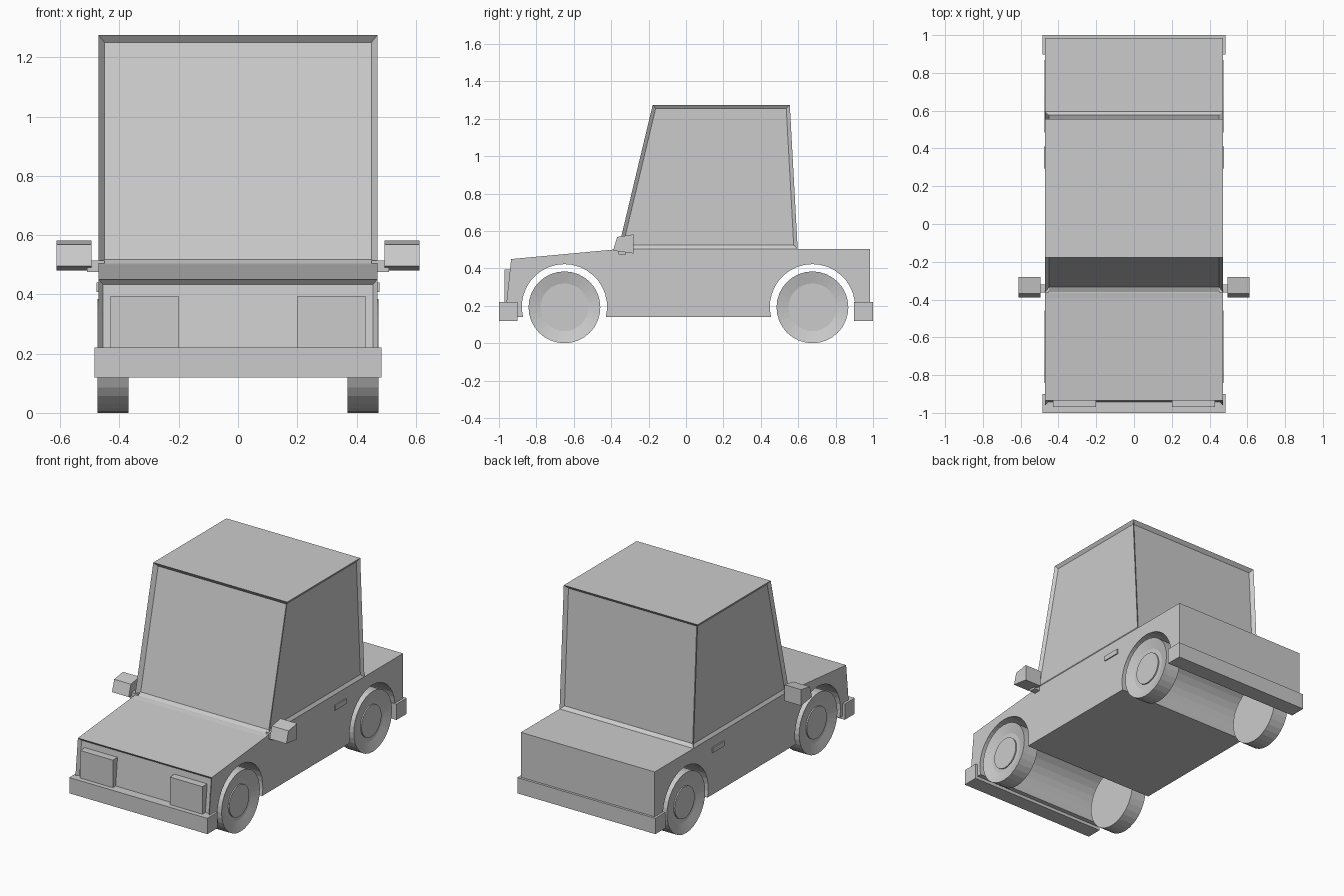
import bpy, bmesh
from math import cos, sin, pi, asin
from mathutils import Vector

if "Cube" in bpy.data.objects:
    bpy.data.objects.remove(bpy.data.objects["Cube"])


def finish(bm, name):
    bmesh.ops.recalc_face_normals(bm, faces=bm.faces)
    mesh = bpy.data.meshes.new(name)
    bm.to_mesh(mesh)
    bm.free()
    obj = bpy.data.objects.new(name, mesh)
    bpy.context.collection.objects.link(obj)
    return obj


def prism(name, profile, x0, x1, insets=()):
    """Extrude a (y, z) profile from x0 to x1, then sink panels into the
    faces that point along each inset's direction."""
    bm = bmesh.new()
    face = bm.faces.new([bm.verts.new((x0, y, z)) for y, z in profile])
    new = bmesh.ops.extrude_face_region(bm, geom=[face])["geom"]
    verts = [v for v in new if isinstance(v, bmesh.types.BMVert)]
    bmesh.ops.translate(bm, verts=verts, vec=(x1 - x0, 0, 0))
    bmesh.ops.recalc_face_normals(bm, faces=bm.faces)
    panels = []
    for direction, margin, depth in insets:
        d = Vector(direction)
        face = max(bm.faces, key=lambda f: f.normal.dot(d))
        panels.append((face, margin, depth))
    for face, margin, depth in panels:
        bmesh.ops.inset_individual(bm, faces=[face], thickness=margin, use_even_offset=True)
        bmesh.ops.translate(bm, verts=face.verts, vec=face.normal * -depth)
    return finish(bm, name)


def box(name, x0, x1, y0, y1, z0, z1):
    return prism(name, [(y0, z0), (y1, z0), (y1, z1), (y0, z1)], x0, x1)


def circle(y, z, r, n=32):
    return [(y + r * cos(2 * pi * i / n), z + r * sin(2 * pi * i / n)) for i in range(n)]


FLOOR, AXLE_Z, ARCH_R = 0.14, 0.195, 0.228
FRONT_AXLE, REAR_AXLE = -0.65, 0.676


def arch(y):
    """Wheel arch outline, from the front of the wheel to the back."""
    low = asin((AXLE_Z - FLOOR) / ARCH_R)
    angles = [pi + low - i * (pi + 2 * low) / 20 for i in range(21)]
    return [(y + ARCH_R * cos(a), AXLE_Z + ARCH_R * sin(a)) for a in angles]


# Lower body with full-width wheel arches and a sunken grille
body = [(-0.968, FLOOR)] + arch(FRONT_AXLE) + arch(REAR_AXLE)
body += [(0.985, FLOOR), (0.985, 0.505), (-0.365, 0.505), (-0.395, 0.5), (-0.935, 0.45)]
prism("body", body, -0.47, 0.47, [((0, -1, 0.1), 0.015, 0.018)])

# Cabin with sunken windows on all four sides
cabin = [(-0.362, 0.504), (0.597, 0.504), (0.555, 1.275), (-0.178, 1.275)]
prism("cabin", cabin, -0.47, 0.47,
      [((0, -1, 0.2), 0.02, 0.025), ((0, 1, 0.05), 0.02, 0.02),
       ((1, 0, 0), 0.02, 0.014), ((-1, 0, 0), 0.02, 0.014)])

# Bumpers
box("front_bumper", -0.485, 0.485, -1.0, -0.9, 0.12, 0.22)
box("rear_bumper", -0.485, 0.485, 0.897, 1.0, 0.12, 0.22)

# Parts that repeat on both sides
for s, side in ((1, "right"), (-1, "left")):
    box(f"headlight_{side}", s * 0.2, s * 0.43, -0.97, -0.92, 0.2, 0.395)
    box(f"door_handle_{side}", s * 0.46, s * 0.477, 0.295, 0.41, 0.408, 0.44)
    box(f"mirror_arm_{side}", s * 0.45, s * 0.51, -0.362, -0.32, 0.475, 0.515)
    prism(f"mirror_{side}", [(-0.39, 0.495), (-0.28, 0.48), (-0.28, 0.582), (-0.368, 0.568)],
          s * 0.495, s * 0.612)
    # Wheels with a sunken hub
    for y, end in ((FRONT_AXLE, "front"), (REAR_AXLE, "rear")):
        prism(f"{end}_wheel_{side}", circle(y, AXLE_Z - 0.003, 0.192), s * 0.37, s * 0.474,
              [((s, 0, 0), 0.064, 0.018)])
        prism(f"{end}_hub_{side}", circle(y, AXLE_Z - 0.003, 0.1), s * 0.44, s * 0.464)
